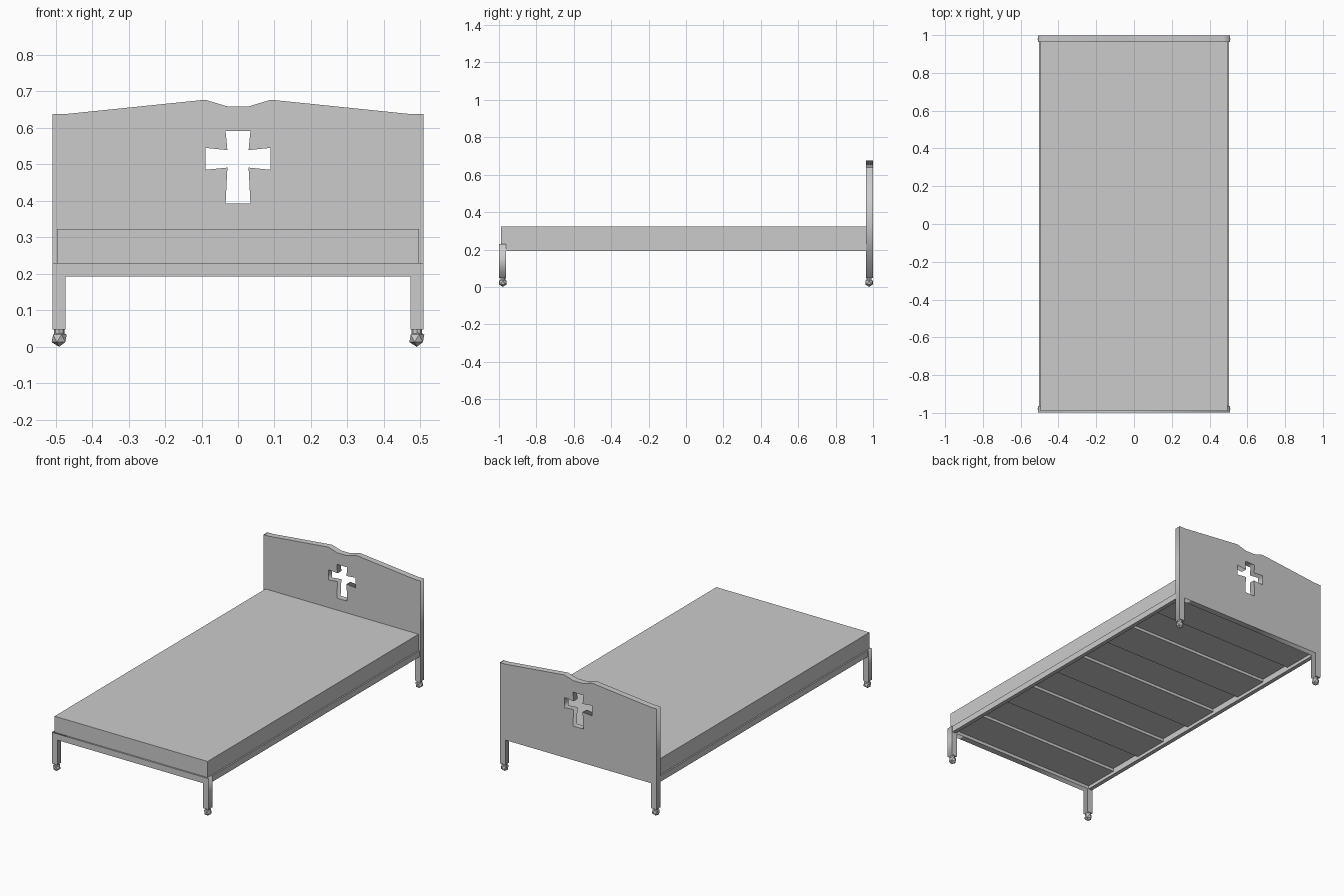
import bpy
from math import radians

if "Cube" in bpy.data.objects:
    bpy.data.objects.remove(bpy.data.objects["Cube"])


def box(name, x, y, z):
    """Box from (min, max) ranges."""
    bpy.ops.mesh.primitive_cube_add(size=1, location=[sum(r) / 2 for r in (x, y, z)])
    ob = bpy.context.object
    ob.name = name
    ob.scale = [r[1] - r[0] for r in (x, y, z)]
    bpy.ops.object.transform_apply(location=False, rotation=False, scale=True)
    return ob


def mirrored(half):
    """Close a right-hand profile with its left-hand mirror image."""
    return half + [(-x, z) for x, z in reversed(half)]


def panel(name, loops, y, thickness):
    """Upright board from an outline plus holes."""
    cu = bpy.data.curves.new(name, 'CURVE')
    cu.dimensions = '2D'
    cu.fill_mode = 'BOTH'
    cu.extrude = thickness / 2
    for pts in loops:
        sp = cu.splines.new('POLY')
        sp.points.add(len(pts) - 1)
        for p, (x, z) in zip(sp.points, pts):
            p.co = (x, z, 0, 1)
        sp.use_cyclic_u = True
    ob = bpy.data.objects.new(name, cu)
    bpy.context.collection.objects.link(ob)
    ob.location.y = y
    ob.rotation_euler.x = radians(90)
    bpy.ops.object.select_all(action='DESELECT')
    ob.select_set(True)
    bpy.context.view_layer.objects.active = ob
    bpy.ops.object.convert(target='MESH')
    return bpy.context.object


W, LEG = 0.508, 0.036
LEG_Z, RAIL_Z, RAIL_TOP = 0.047, 0.193, 0.229

# Headboard with rear legs and cross-shaped opening
outline = mirrored([(0.03, 0.659), (0.09, 0.677), (0.47, 0.638), (W, 0.638),
                    (W, LEG_Z), (W - LEG, LEG_Z), (W - LEG, RAIL_Z)])
cross = mirrored([(0.034, 0.591), (0.029, 0.539), (0.089, 0.545), (0.089, 0.485),
                  (0.029, 0.491), (0.034, 0.393)])
panel("headboard", [outline, cross], 0.981, LEG)

# Foot rail with front legs
foot = mirrored([(W, RAIL_TOP), (W, LEG_Z), (W - LEG, LEG_Z), (W - LEG, RAIL_Z)])
panel("foot_frame", [foot], -0.981, LEG)

# Side rails
for side, s in (("left", -1), ("right", 1)):
    box(side + "_rail", sorted((s * 0.48, s * 0.504)), (-0.964, 0.964), (RAIL_Z, RAIL_TOP))

# Slats beneath the mattress
for i in range(5):
    y = -0.86 + i * 0.43
    box("slat_%d" % (i + 1), (-0.481, 0.481), (y - 0.11, y + 0.11), (0.212, RAIL_TOP))

# Mattress
box("mattress", (-0.496, 0.496), (-0.99, 0.963), (RAIL_TOP, 0.323))

# Low-poly ball feet with short stems
for x in (-0.49, 0.49):
    for y in (-0.979, 0.979):
        bpy.ops.mesh.primitive_ico_sphere_add(subdivisions=1, radius=0.023, location=(x, y, 0.023))
        bpy.context.object.name = "ball_foot"
        bpy.ops.mesh.primitive_cylinder_add(vertices=8, radius=0.014, depth=0.018, location=(x, y, 0.039))
        bpy.context.object.name = "foot_stem"
